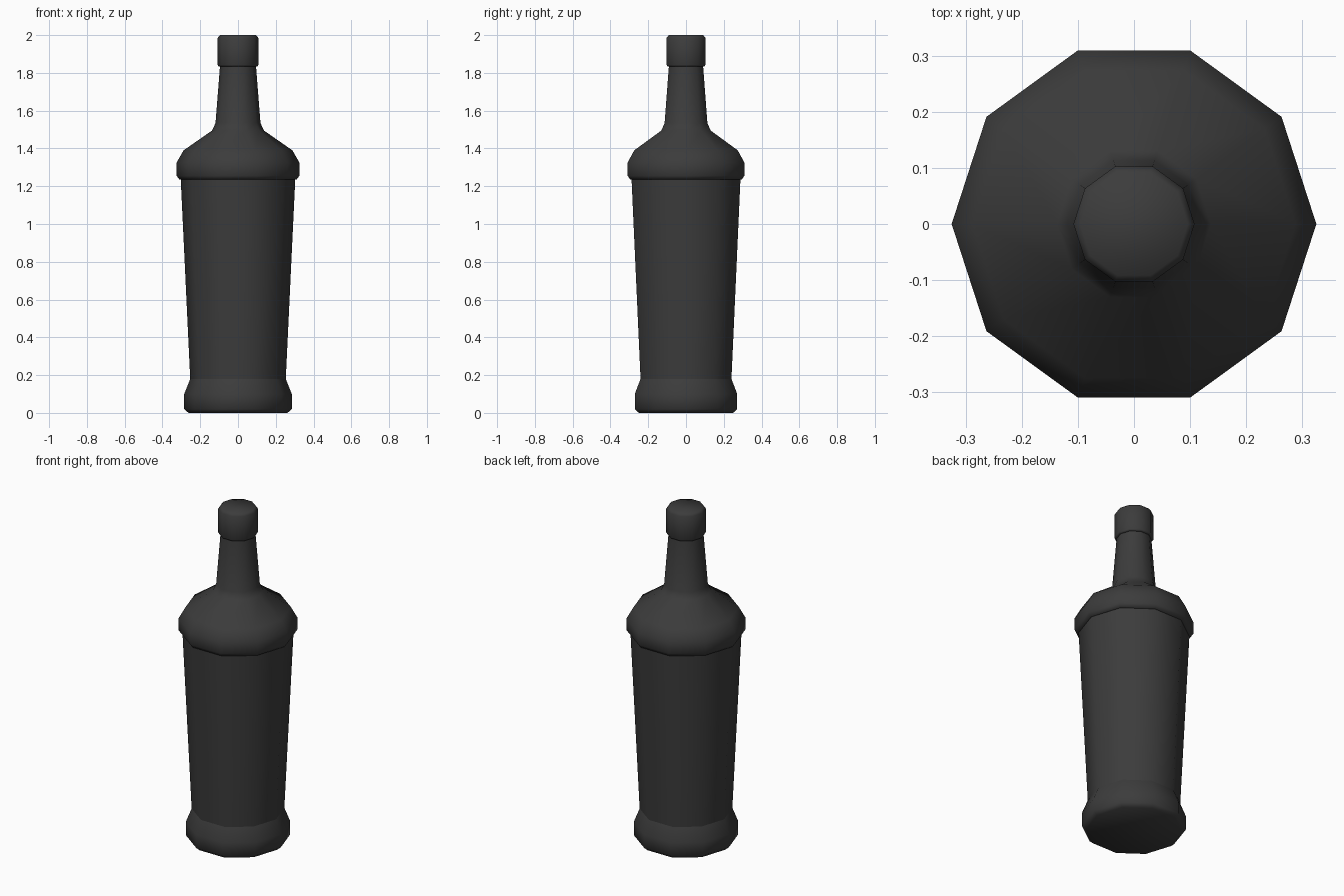
import bpy
import math

SIDES = 10

cube = bpy.data.objects.get("Cube")
if cube:
    bpy.data.objects.remove(cube, do_unlink=True)

# One dark colour for the whole bottle
glass = bpy.data.materials.new("dark_glass")
glass.use_nodes = True
colour = (0.045, 0.045, 0.045, 1.0)
glass.diffuse_color = colour
glass.node_tree.nodes["Principled BSDF"].inputs["Base Color"].default_value = colour


def lathe(name, profile, cap_bottom=False, cap_top=False):
    """Spin (radius, height) points around z into a smooth ten-sided shell."""
    verts = [(r * math.cos(math.tau * i / SIDES), r * math.sin(math.tau * i / SIDES), z)
             for r, z in profile for i in range(SIDES)]
    faces = []
    for ring in range(len(profile) - 1):
        low, high = ring * SIDES, (ring + 1) * SIDES
        for i in range(SIDES):
            j = (i + 1) % SIDES
            faces.append((low + i, low + j, high + j, high + i))
    if cap_bottom:
        faces.append(tuple(reversed(range(SIDES))))
    if cap_top:
        faces.append(tuple(range(len(verts) - SIDES, len(verts))))
    mesh = bpy.data.meshes.new(name)
    mesh.from_pydata(verts, [], faces)
    mesh.shade_smooth()
    mesh.materials.append(glass)
    obj = bpy.data.objects.new(name, mesh)
    bpy.context.collection.objects.link(obj)
    return obj


# Flared foot
lathe("base", [(0.262, 0), (0.285, 0.02), (0.285, 0.1), (0.253, 0.18)], cap_bottom=True)

# Tapered main body
lathe("body", [(0.253, 0.18), (0.303, 1.235)])

# Rounded shoulder running up into the neck
lathe("shoulder_and_neck", [
    (0.303, 1.235), (0.31, 1.235), (0.325, 1.255), (0.325, 1.325), (0.288, 1.39),
    (0.137, 1.495), (0.119, 1.535), (0.095, 1.84)])

# Stopper cap with softened rims
lathe("cap", [(0.095, 1.835), (0.104, 1.835), (0.108, 1.842), (0.108, 1.985), (0.096, 2.0)],
      cap_top=True)
